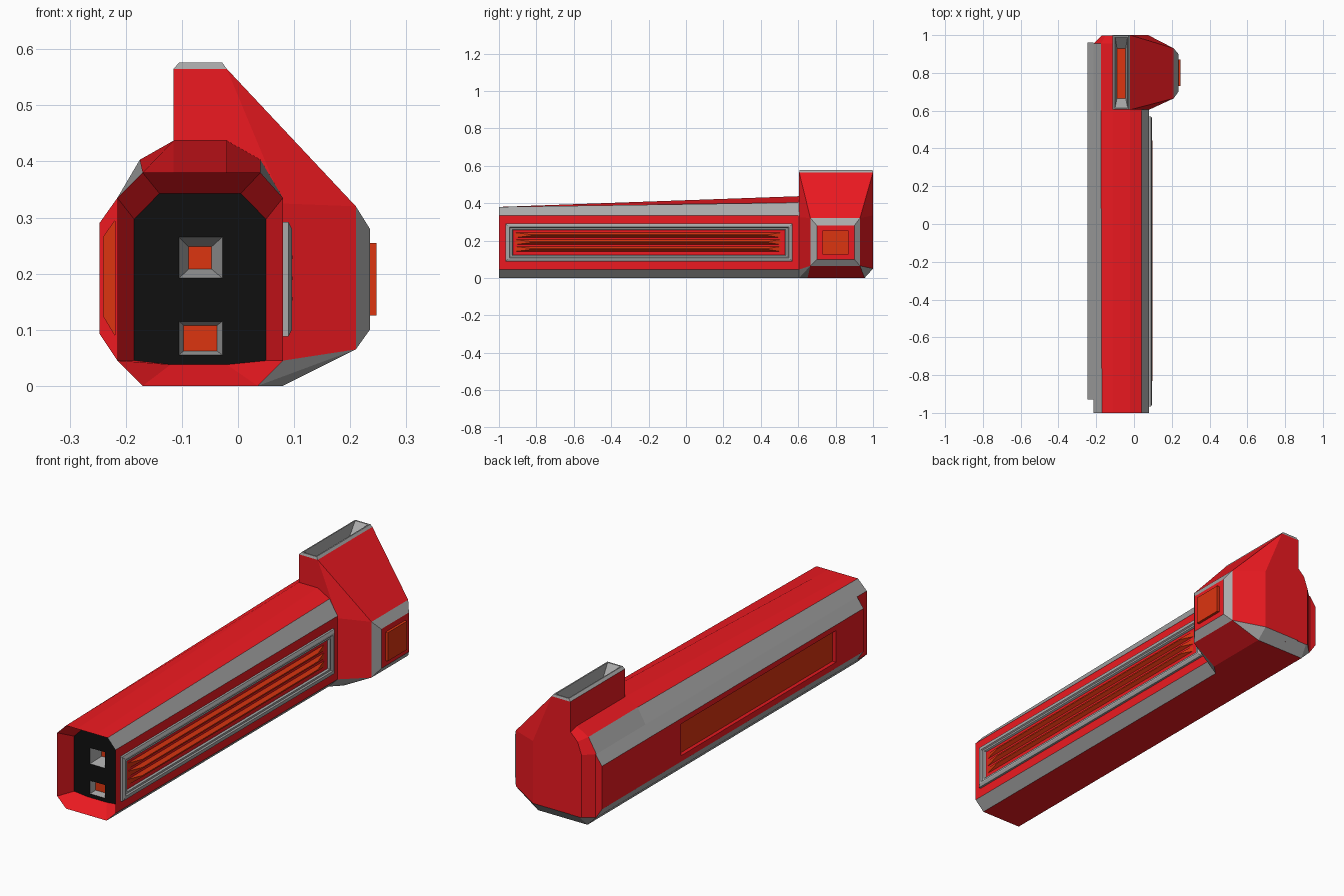
import bpy, bmesh

if "Cube" in bpy.data.objects:
    bpy.data.objects.remove(bpy.data.objects["Cube"])

COLORS = {"grey": (.4, .4, .4, 1), "red": (.85, .01, .015, 1),
          "orange": (.72, .035, .005, 1), "black": (.005, .005, .005, 1)}
NAMES = list(COLORS)
MATS = []
for n, c in COLORS.items():
    m = bpy.data.materials.new(n)
    m.diffuse_color = c
    m.use_nodes = True
    m.node_tree.nodes["Principled BSDF"].inputs["Base Color"].default_value = m.diffuse_color
    MATS.append(m)


def finish(name, bm, recalc=True):
    if recalc:
        bmesh.ops.recalc_face_normals(bm, faces=bm.faces)
    me = bpy.data.meshes.new(name)
    bm.to_mesh(me)
    bm.free()
    for m in MATS:
        me.materials.append(m)
    ob = bpy.data.objects.new(name, me)
    bpy.context.collection.objects.link(ob)
    return ob


def loft(name, rings, colors, start=None, end=None):
    """Skin rings of equal length; each section colour is a name or a list per side."""
    bm = bmesh.new()
    vs = [[bm.verts.new(p) for p in r] for r in rings]
    n = len(rings[0])

    def face(pts, col):
        bm.faces.new(pts).material_index = NAMES.index(col)
    for a, b, col in zip(vs, vs[1:], colors):
        for i in range(n):
            j = (i + 1) % n
            face([a[i], a[j], b[j], b[i]], col if isinstance(col, str) else col[i])
    if start:
        face(vs[0], start)
    if end:
        face(vs[-1], end)
    return finish(name, bm)


def at_y(y, pts):
    return [(x, y, z) for x, z in pts]


def rect_y(y, x0, x1, z0, z1):
    return [(x0, y, z0), (x1, y, z0), (x1, y, z1), (x0, y, z1)]


def rect_x(x, y0, y1, z0, z1):
    return [(x, y0, z0), (x, y1, z0), (x, y1, z1), (x, y0, z1)]


def rect_z(z, x0, x1, y0, y1):
    return [(x0, y0, z), (x1, y0, z), (x1, y1, z), (x0, y1, z)]


# long body with a flared front rim
inner = [(-.185, .045), (-.185, .297), (-.14, .343), (-.11, .343), (-.03, .343),
         (.005, .343), (.05, .297), (.05, .045), (-.02, .038), (-.12, .038)]
front = [(-.215, .045), (-.215, .335), (-.17, .38), (-.115, .38), (-.02, .38),
         (.04, .38), (.08, .335), (.08, .045), (.035, 0), (-.17, 0)]
rear = front[:2] + [(-.175, .403), (-.115, .437), (-.02, .437), (.04, .403)] + front[6:]
back = [(-.17, .05), (-.17, .335), (-.15, .39), (-.115, .425), (-.02, .425),
        (.03, .39), (.07, .335), (.07, .05), (.035, .048), (-.16, .048)]
strips = ["grey" if i in (1, 5, 7, 9) else "red" for i in range(10)]
base = ["grey" if i in (7, 8, 9) else "red" for i in range(10)]
loft("body", [at_y(-.92, inner), at_y(-1, front), at_y(.6, rear),
              at_y(.955, rear), at_y(.998, back)],
     ["red", strips, strips, base], end="red")

# black front panel with two holes, and the sockets behind them
outer_holes = [(-.105, -.028, .192, .265), (-.105, -.028, .055, .115)]
inner_holes = [(-.088, -.047, .208, .248), (-.097, -.037, .062, .108)]
bm = bmesh.new()
edges = []
for loop in [at_y(-.92, inner)] + [rect_y(-.92, *h) for h in outer_holes]:
    v = [bm.verts.new(p) for p in loop]
    edges += [bm.edges.new((v[i - 1], v[i])) for i in range(len(v))]
bmesh.ops.triangle_fill(bm, edges=edges, use_beauty=True, use_dissolve=False)
for f in bm.faces:
    f.material_index = NAMES.index("black")
    f.normal_update()
    if f.normal.y > 0:
        f.normal_flip()
finish("front_panel", bm, recalc=False)
for label, o, i, depth in zip(("upper", "lower"), outer_holes, inner_holes, (.06, .03)):
    ob = loft(label + "_socket", [rect_y(-.92, *o), rect_y(-.92 + depth, *i)],
              ["grey"], end="orange")
    if ob.data.polygons[-1].normal.y > 0:
        ob.data.flip_normals()

# raised plate on the left with an orange end and a long sunken window
plate = [(-.215, .045), (-.247, .093), (-.247, .29), (-.215, .335)]
slot = [(-.219, .09), (-.24, .125), (-.24, .265), (-.219, .295)]
bm_sides = ["grey", "red", "grey", "red"]
plate_ob = loft("left_plate", [at_y(-.905, slot), at_y(-.93, slot), at_y(-.93, plate),
                               at_y(.96, plate)],
                ["red", "red", bm_sides], start="orange", end="red")
bm = bmesh.new()
bm.from_mesh(plate_ob.data)
bmesh.ops.delete(bm, geom=[f for f in bm.faces if f.normal.x < -.99 and f.calc_area() > .2],
                 context="FACES_ONLY")
bm.to_mesh(plate_ob.data)
bm.free()
ob = loft("left_window", [rect_x(-.247, -.93, .96, .093, .29),
                          rect_x(-.247, -.73, .39, .12, .265),
                          rect_x(-.238, -.72, .38, .127, .258)], ["red", "red"], end="orange")
if ob.data.polygons[-1].normal.x > 0:
    ob.data.flip_normals()

# stepped vent frame on the right with three tapered louvers
ob = loft("vent_frame", [rect_x(.079, -.965, .57, .088, .292), rect_x(.09, -.965, .57, .088, .292),
                         rect_x(.096, -.955, .56, .1, .28), rect_x(.096, -.945, .55, .108, .272),
                         rect_x(.09, -.94, .545, .112, .268), rect_x(.09, -.93, .535, .12, .26),
                         rect_x(.082, -.925, .53, .124, .256)], ["grey"] * 6, end="red")
if ob.data.polygons[-1].normal.x < 0:
    ob.data.flip_normals()
for k, z in enumerate((.155, .192, .229)):
    loft("louver_%d" % (k + 1), [rect_x(.081, -.92, .51, z - .014, z + .014),
                                 rect_x(.097, -.83, .44, z - .003, z + .003)],
         ["orange"], start="orange", end="orange")

# rear head: faceted hull that bulges right and rises to a column
pts = [(-.115, .605, .565), (-.02, .605, .565), (-.115, 1, .565), (-.02, 1, .565),
       (.08, .605, .325), (.08, .605, .045), (.035, .605, 0), (.08, .65, 0),
       (.08, .955, 0), (.035, .955, 0), (.075, 1, .05), (.075, 1, .335),
       (-.115, .605, .05), (-.115, 1, .05)] + rect_x(.21, .665, .93, .065, .32)
bm = bmesh.new()
for p in pts:
    bm.verts.new(p)
bmesh.ops.convex_hull(bm, input=bm.verts[:])
bmesh.ops.dissolve_limit(bm, angle_limit=.02, verts=bm.verts[:], edges=bm.edges[:])
bmesh.ops.recalc_face_normals(bm, faces=bm.faces)
for f in bm.faces:
    c = f.calc_center_median()
    low = f.normal.z < -.3 and c.z < .045 and (c.y < .66 or c.y > .93)
    f.material_index = NAMES.index("grey" if low else "red")
bmesh.ops.delete(bm, geom=[f for f in bm.faces if f.normal.z > .99], context="FACES_ONLY")
finish("head", bm)

# grey rim and sunken light on top of the column
ob = loft("top_slot", [rect_z(.565, -.115, -.02, .605, 1), rect_z(.576, -.105, -.028, .608, .997),
                       rect_z(.576, -.1, -.034, .615, .99), rect_z(.52, -.09, -.044, .665, .93)],
          ["grey"] * 3, end="orange")
if ob.data.polygons[-1].normal.z < 0:
    ob.data.flip_normals()

# square lamp on the right of the head
loft("lamp_frame", [rect_x(.21, .665, .93, .065, .32), rect_x(.235, .7, .9, .1, .28)],
     ["grey"], start="grey", end="red")
loft("lamp", [rect_x(.23, .73, .87, .125, .255), rect_x(.247, .73, .87, .125, .255)],
     ["orange"], start="orange", end="orange")
